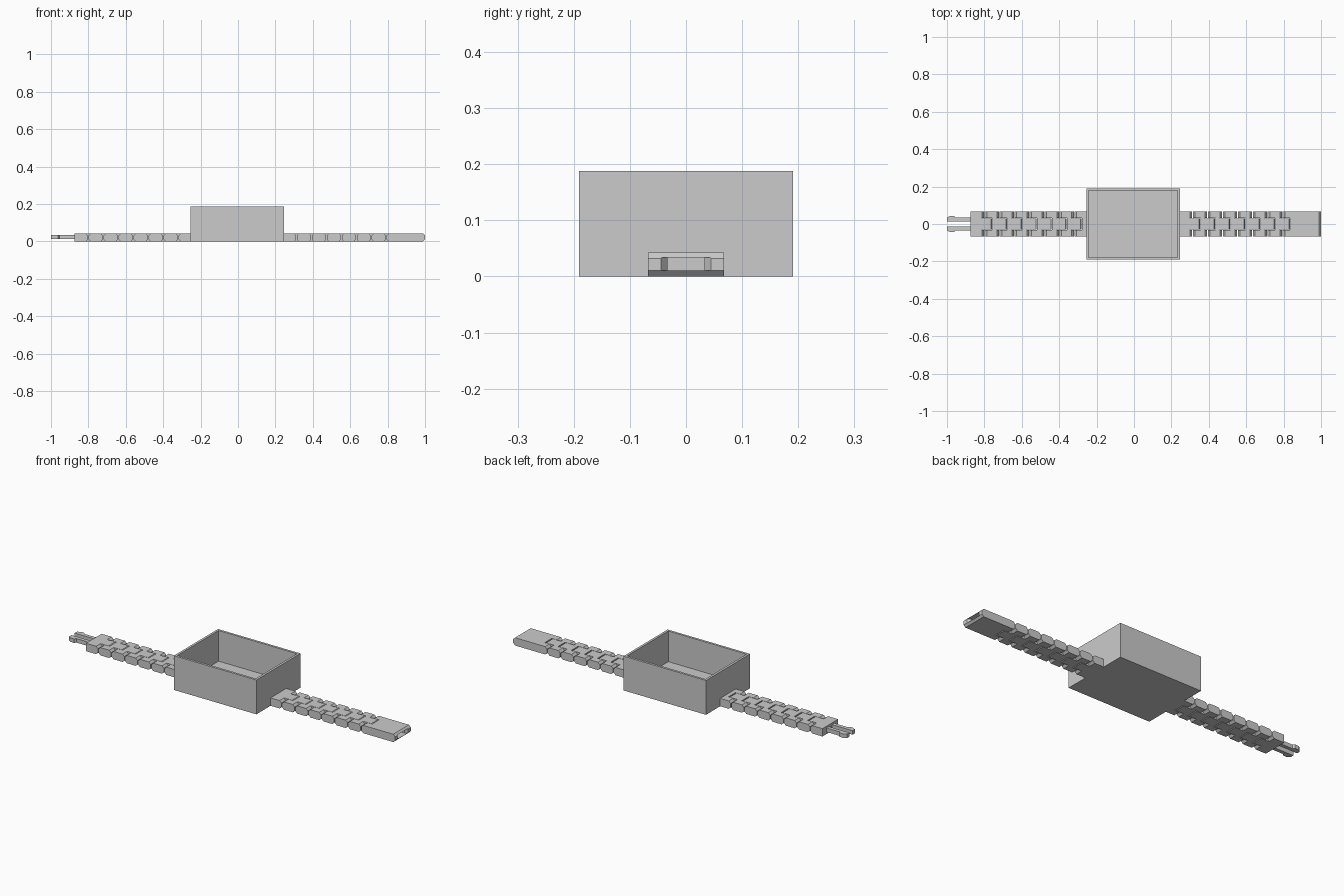
import bpy, bmesh

if "Cube" in bpy.data.objects:
    bpy.data.objects.remove(bpy.data.objects["Cube"], do_unlink=True)

grey = bpy.data.materials.new("plain grey")
grey.use_nodes = True
grey.diffuse_color = (0.6, 0.6, 0.6, 1)
grey.node_tree.nodes["Principled BSDF"].inputs["Base Color"].default_value = (0.6, 0.6, 0.6, 1)

H = 0.043        # strap thickness
W = 0.068        # strap half width
SLOT = 0.031     # half width of the hinge slot
TONGUE = 0.029   # half width of the hinge tongue
REACH = 0.04     # how far a tongue enters the next link
GAP = 0.002      # half the gap between links
PITCH = 0.08
CH = 0.011       # chamfer at link ends


def prism(bm, points, lo, hi, axis):
    """Extrude a flat outline: xz along y, or xy along z."""
    def place(p, d):
        return (p[0], d, p[1]) if axis == "Y" else (p[0], p[1], d)
    a = [bm.verts.new(place(p, lo)) for p in points]
    b = [bm.verts.new(place(p, hi)) for p in points]
    faces = [bm.faces.new(a), bm.faces.new(b[::-1])]
    for i in range(len(points)):
        j = (i + 1) % len(points)
        faces.append(bm.faces.new((a[i], a[j], b[j], b[i])))
    bmesh.ops.recalc_face_normals(bm, faces=faces)


def finish(bm, name):
    mesh = bpy.data.meshes.new(name)
    bm.to_mesh(mesh)
    bm.free()
    mesh.materials.append(grey)
    obj = bpy.data.objects.new(name, mesh)
    bpy.context.collection.objects.link(obj)
    return obj


def side_profile(x0, x1, c0, c1):
    """Strap outline seen from the side, with its own chamfer at each end."""
    left = [(x0, H - c0), (x0, c0)] if c0 else []
    right = [(x1, c1), (x1, H - c1)] if c1 else []
    return [(x0 + c0, 0), (x1 - c1, 0)] + right + [(x1 - c1, H), (x0 + c0, H)] + left


def link(name, x0, x1, slot=True, tongue=True):
    """One strap link: two side wings, a core, a slot at -x and a tongue at +x."""
    bm = bmesh.new()
    a, b = (x0 + GAP if slot else x0), (x1 - GAP if tongue else x1)
    wing = side_profile(a, b, CH if slot else 0, CH if tongue else 0)
    for s in (-1, 1):
        prism(bm, wing, *sorted((s * SLOT, s * W)), "Y")
    core0 = x0 + REACH + GAP if slot else x0
    core1 = b - CH if tongue else b
    if core1 > core0:
        prism(bm, side_profile(core0, core1, 0, 0), -SLOT, SLOT, "Y")
    if tongue:
        prism(bm, side_profile(core1, x1 + REACH, 0, 0.005), -TONGUE, TONGUE, "Y")
    return finish(bm, name)


# Open box with a thin floor
bm = bmesh.new()
L, R, D, T, WALL = -0.255, 0.245, 0.191, 0.188, 0.018
prism(bm, [(L, -D), (R, -D), (R, D), (L, D)], 0, T, "Z")
bm.faces.ensure_lookup_table()
top = max(bm.faces, key=lambda f: f.calc_center_median().z)
bmesh.ops.inset_region(bm, faces=[top], thickness=WALL)
for v in top.verts:
    v.co.z = T
well = bmesh.ops.extrude_face_region(bm, geom=[top])
for v in well["geom"]:
    if isinstance(v, bmesh.types.BMVert):
        v.co.z = 0.02
if top.is_valid:
    bmesh.ops.delete(bm, geom=[top], context="FACES_ONLY")
bmesh.ops.recalc_face_normals(bm, faces=bm.faces[:])
finish(bm, "open_box")

# Strap on the right side, ending at the box
first = -0.8
link("right_strap_end_link", -0.875, first, slot=False)
for i in range(6):
    link(f"right_strap_link_{i + 1}", first + i * PITCH, first + (i + 1) * PITCH)
link("right_box_mount", first + 6 * PITCH, L, tongue=False)

# Strap on the left side
first = 0.313
link("left_box_mount", R, first, slot=False)
for i in range(6):
    link(f"left_strap_link_{i + 1}", first + i * PITCH, first + (i + 1) * PITCH)
last = first + 6 * PITCH
split = last + REACH + GAP
link("left_strap_end_fork", last, split, tongue=False)

# Clasp socket with a flared mouth and a catch pocket
bm = bmesh.new()
prism(bm, side_profile(split, 1, 0, CH), -W, W, "Y")
socket = finish(bm, "clasp_socket")
half = [(1.004, 0.048), (0.985, 0.033), (0.965, 0.033), (0.965, 0.046), (0.885, 0.046)]
bm = bmesh.new()
prism(bm, half + [(x, -y) for x, y in reversed(half)], 0.0105, 0.0335, "Z")
cutter = finish(bm, "socket_cutter")
cutter.hide_render = True
mod = socket.modifiers.new("socket", "BOOLEAN")
mod.operation = "DIFFERENCE"
mod.solver = "EXACT"
mod.object = cutter
bpy.context.view_layer.objects.active = socket
bpy.ops.object.modifier_apply(modifier=mod.name)
bpy.data.objects.remove(cutter, do_unlink=True)

# Two clasp prongs with barbed heads
prong = [(-0.875, 0.014), (-0.875, 0.034), (-0.955, 0.034), (-0.963, 0.044),
         (-0.982, 0.044), (-1, 0.034), (-1, 0.014)]
for s, side in ((-1, "front"), (1, "back")):
    bm = bmesh.new()
    prism(bm, [(x, s * y) for x, y in prong], 0.012, 0.034, "Z")
    finish(bm, f"clasp_prong_{side}")
